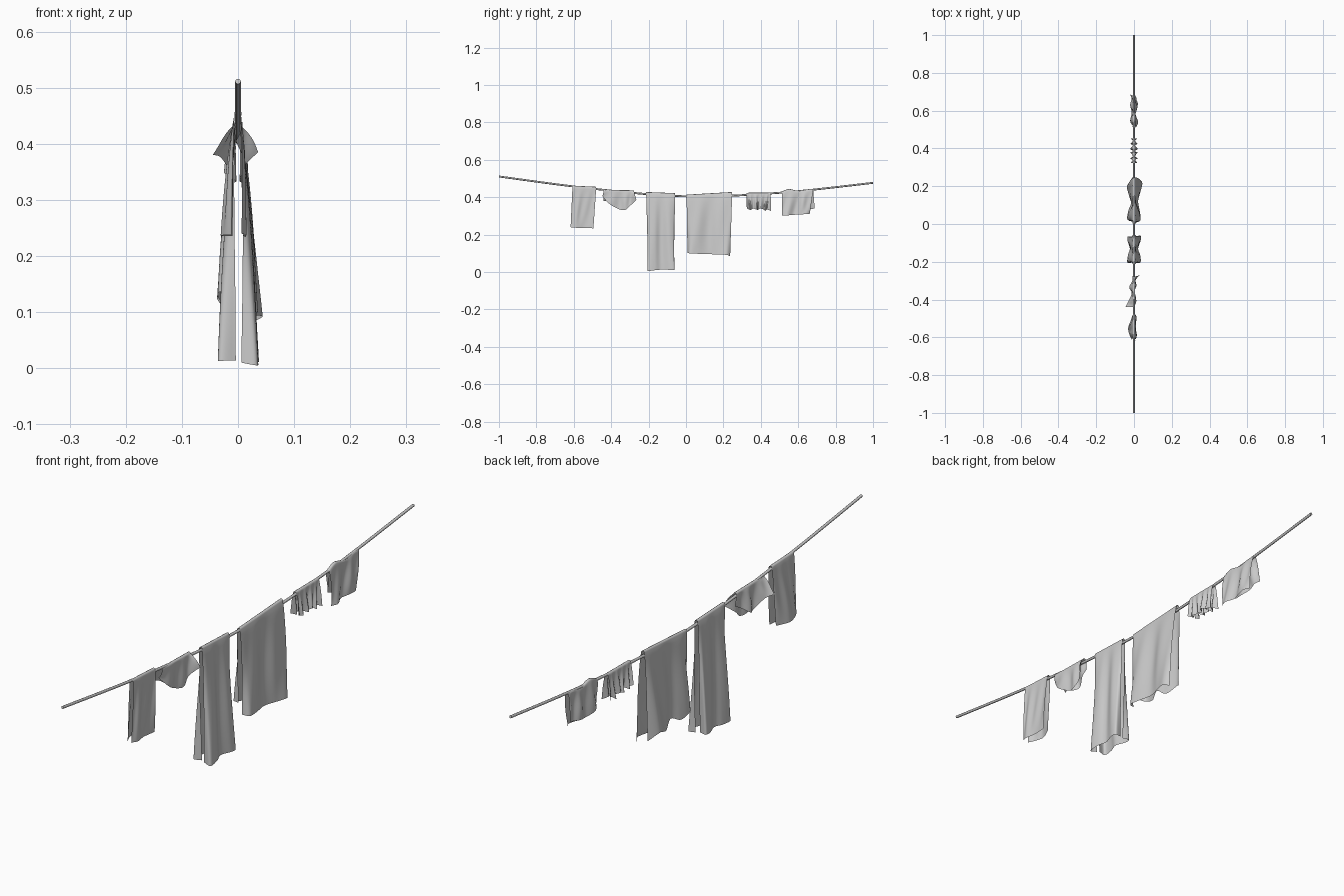
import bpy
import math
from mathutils import Vector


def spline(pts, u):
    """Catmull-Rom sample of a short point list, u in 0..1."""
    n = len(pts) - 1
    i = min(int(u * n), n - 1)
    f = u * n - i
    p = [Vector(pts[max(0, min(n, i + k))]) for k in (-1, 0, 1, 2)]
    return 0.5 * (2 * p[1] + (p[2] - p[0]) * f
                  + (2 * p[0] - 5 * p[1] + 4 * p[2] - p[3]) * f * f
                  + (3 * p[1] - p[0] - 3 * p[2] + p[3]) * f ** 3)


def cloth(name, top, right_hem, left_hem, ripple=0.002, folds=3, nu=40, nv=18, power=0.85):
    """Sheet folded over the line: a top edge and one hem on each side of it."""
    r = 0.006
    rows = []
    for side, hem in ((1, right_hem), (-1, left_hem)):
        block = []
        for j in range(nv, -1, -1):
            t = j / nv
            row = []
            for i in range(nu + 1):
                u = i / nu
                a = spline(top, u)
                h = spline(hem, u)
                x = side * r * (1 - t) + h.x * t ** power
                x += ripple * math.sin(math.pi * 2 * folds * u + side + 1.5 * t) * math.sin(math.pi * t)
                y = a.x + (h.y - a.x) * t
                z = (a.y - r) + (h.z - a.y + r) * t
                row.append((x, y, z))
            block.append(row)
        rows.append(block)
    # rounded fold over the line
    arc = []
    for k in (1, 2, 3):
        ang = math.pi * k / 4
        arc.append([(r * math.cos(ang), spline(top, i / nu).x,
                     spline(top, i / nu).y - r + r * math.sin(ang)) for i in range(nu + 1)])
    grid = rows[0] + arc + rows[1][::-1]
    verts = [v for row in grid for v in row]
    w = nu + 1
    faces = [(j * w + i, j * w + i + 1, (j + 1) * w + i + 1, (j + 1) * w + i)
             for j in range(len(grid) - 1) for i in range(nu)]
    mesh = bpy.data.meshes.new(name)
    mesh.from_pydata(verts, [], faces)
    mesh.shade_smooth()
    ob = bpy.data.objects.new(name, mesh)
    bpy.context.collection.objects.link(ob)
    return ob


# sagging line
curve = bpy.data.curves.new("line", 'CURVE')
curve.dimensions = '3D'
curve.bevel_depth = 0.005
curve.bevel_resolution = 2
curve.use_fill_caps = True
sag = [(0, -1, .511), (0, -.5, .446), (0, 0, .405), (0, .5, .424), (0, 1, .477)]
sp = curve.splines.new('POLY')
sp.points.add(40)
for i, p in enumerate(sp.points):
    p.co = (*spline(sag, i / 40), 1)
line = bpy.data.objects.new("line", curve)
bpy.context.collection.objects.link(line)

# hand towel
cloth("hand_towel", [(-.607, .462), (-.48, .456)],
      [(.006, -.617, .24), (.015, -.59, .237), (.009, -.55, .236), (.014, -.495, .234)],
      [(-.012, -.612, .237), (-.026, -.58, .237), (-.03, -.545, .236), (-.01, -.498, .236)])

# kerchief hung by its diagonal
cloth("kerchief", [(-.44, .44), (-.278, .437)],
      [(-.004, -.447, .405), (.012, -.41, .365), (.004, -.36, .337), (.012, -.325, .332),
       (.01, -.295, .358), (.036, -.265, .385)],
      [(-.045, -.44, .38), (-.03, -.41, .375), (-.012, -.365, .345), (-.025, -.335, .35),
       (-.008, -.3, .375), (-.004, -.272, .39)], ripple=.003)

# long towel, edges curling inward
cloth("bath_towel", [(-.213, .428), (-.058, .422)],
      [(.006, -.202, .01), (.034, -.204, .005), (.033, -.165, .01), (.022, -.13, .013),
       (.036, -.085, .012), (.034, -.062, .011), (.008, -.066, .012)],
      [(-.004, -.2, .014), (-.034, -.205, .013), (-.032, -.165, .013), (-.022, -.13, .015),
       (-.034, -.09, .014), (-.032, -.066, .014), (-.006, -.072, .014)], power=.75)

# blanket
cloth("blanket", [(.003, .414), (.247, .428)],
      [(.01, .008, .103), (.034, .02, .1), (.032, .06, .098), (.022, .12, .096),
       (.034, .17, .094), (.044, .215, .092), (.03, .236, .084)],
      [(-.006, .012, .14), (-.035, .025, .135), (-.03, .07, .12), (-.016, .11, .135),
       (-.026, .15, .11), (-.037, .2, .125), (-.012, .235, .1)], ripple=.003, power=.75)


# pleated little cloth
def pleats(side):
    return [(side * (.011 + .008 * (-1) ** k), .325 + .0125 * k + .004 * math.sin(2 * k),
             .333 + .007 * (k % 3 == 0) - .006 * (k > 7)) for k in range(11)]


cloth("pleated_cloth", [(.323, .424), (.453, .425)], pleats(1), pleats(-1),
      ripple=.001, nu=60)

# small shirt with a loose sleeve at the far end
cloth("small_shirt", [(.512, .43), (.55, .444), (.6, .434), (.64, .44), (.68, .444)],
      [(.012, .514, .302), (.022, .54, .303), (.008, .575, .306), (.016, .61, .308),
       (.02, .64, .31), (.008, .662, .312)],
      [(-.006, .52, .345), (-.02, .545, .33), (-.012, .59, .322), (-.02, .63, .33),
       (-.012, .665, .336), (-.02, .688, .34)], ripple=.004)
